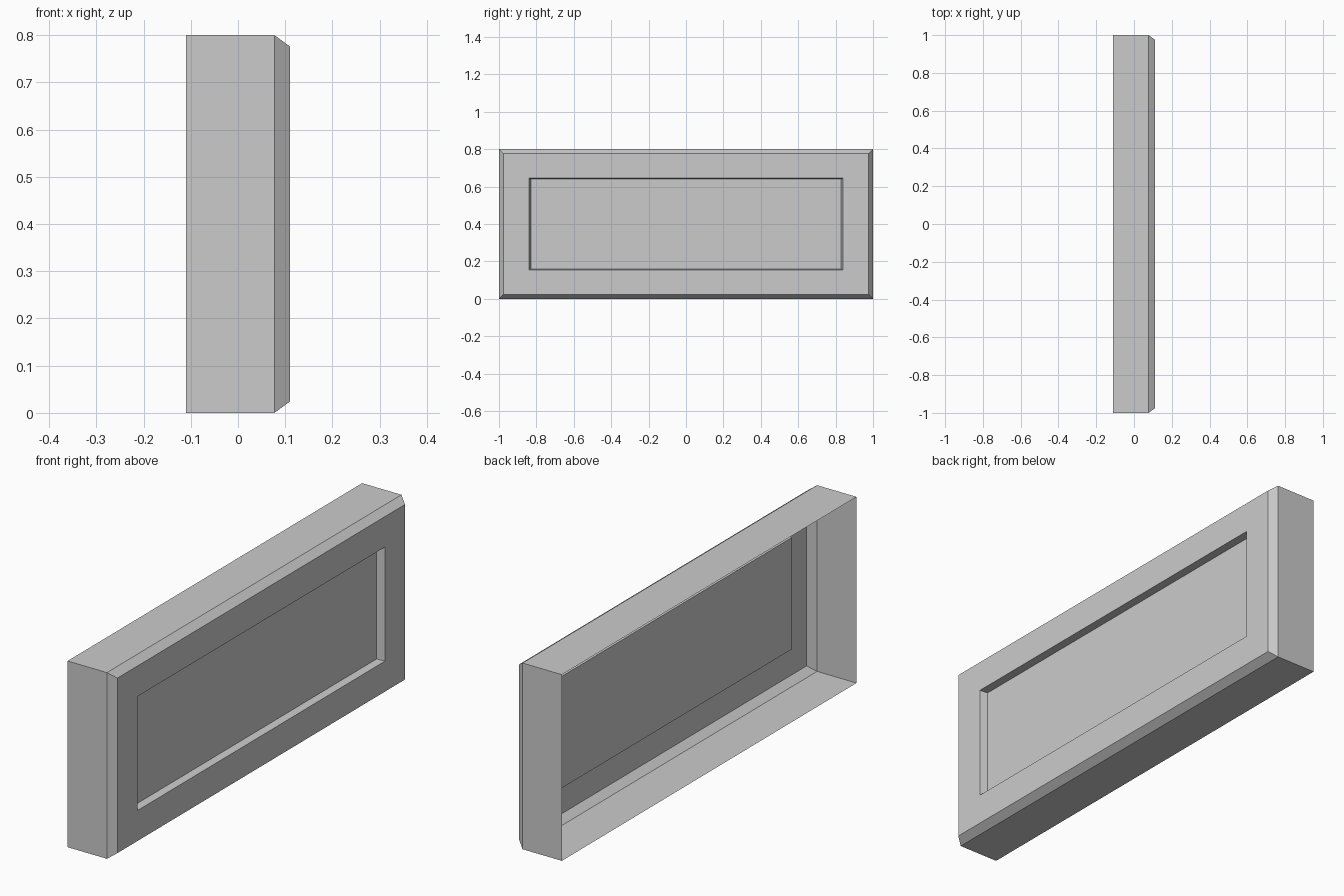
import bpy, bmesh

if "Cube" in bpy.data.objects:
    bpy.data.objects.remove(bpy.data.objects["Cube"])

MID_Z = 0.4
# Rectangular rings from the open back to the recessed panel: x, half width, half height
RINGS = [
    (-0.11, 1.0, 0.4),       # open back edge
    (0.077, 1.0, 0.4),       # start of chamfer
    (0.11, 0.976, 0.376),    # front frame outer edge
    (0.11, 0.84, 0.245),     # front frame inner edge
    (0.078, 0.83, 0.24),     # recessed panel
]


def ring(bm, x, hw, hh):
    corners = [(-1, -1), (1, -1), (1, 1), (-1, 1)]
    return [bm.verts.new((x, sy * hw, MID_Z + sz * hh)) for sy, sz in corners]


# Thin open-backed panel shell
bm = bmesh.new()
loops = [ring(bm, *r) for r in RINGS]
for a, b in zip(loops, loops[1:]):
    for i in range(4):
        j = (i + 1) % 4
        bm.faces.new((a[i], a[j], b[j], b[i]))
bm.faces.new(loops[-1])

mesh = bpy.data.meshes.new("recessed_panel")
bm.to_mesh(mesh)
bm.free()
panel = bpy.data.objects.new("recessed_panel", mesh)
bpy.context.collection.objects.link(panel)
